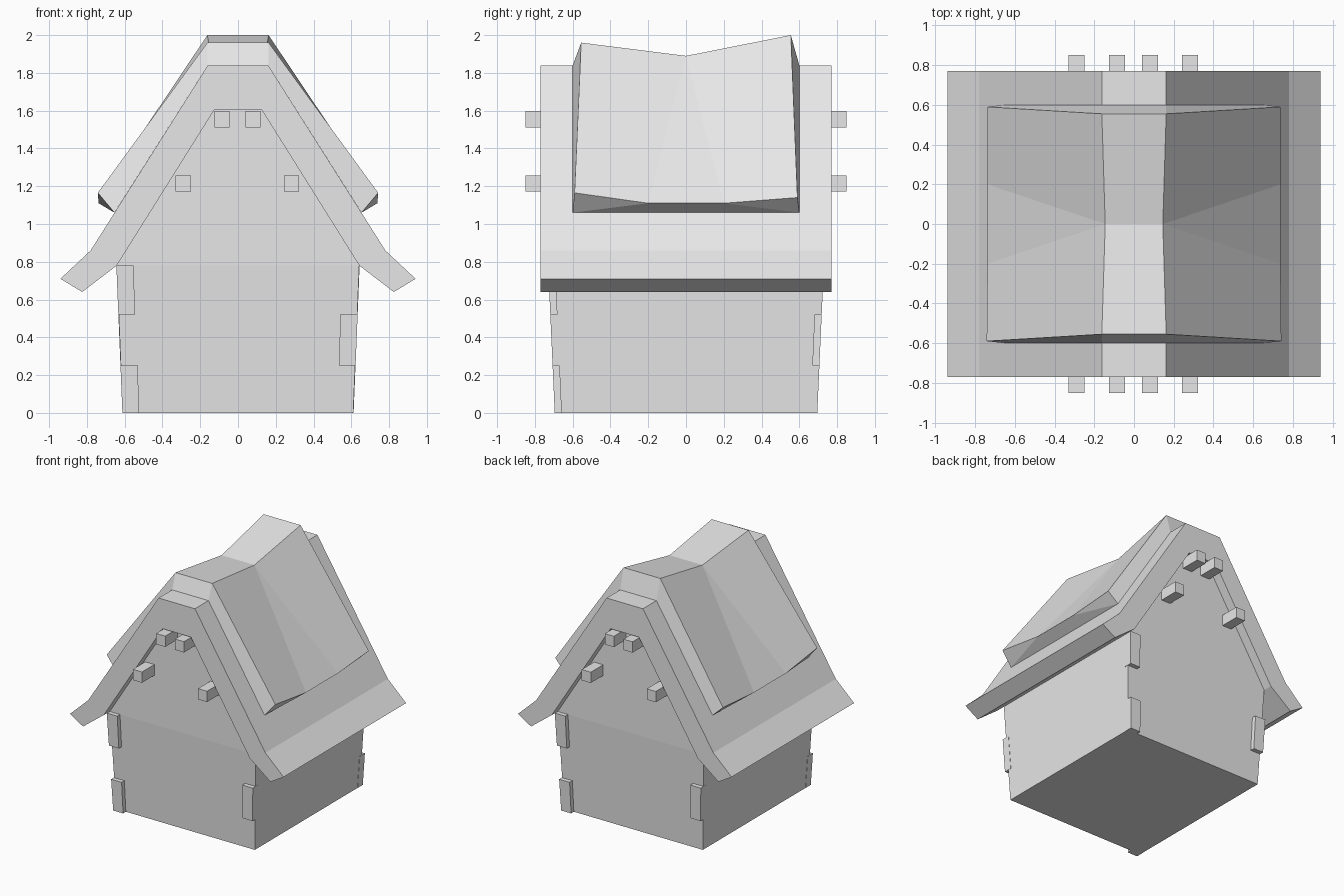
import bpy
import bmesh

default_cube = bpy.data.objects.get("Cube")
if default_cube:
    bpy.data.objects.remove(default_cube, do_unlink=True)

# Single plain colour
grey = bpy.data.materials.new("light_grey")
grey.use_nodes = True
colour = (0.8, 0.8, 0.8, 1)
grey.diffuse_color = colour
grey.node_tree.nodes["Principled BSDF"].inputs["Base Color"].default_value = colour


def finish(name, bm):
    """Turn a bmesh into a flat shaded object."""
    bmesh.ops.remove_doubles(bm, verts=bm.verts, dist=0.0001)
    bmesh.ops.recalc_face_normals(bm, faces=bm.faces)
    mesh = bpy.data.meshes.new(name)
    bm.to_mesh(mesh)
    bm.free()
    mesh.materials.append(grey)
    obj = bpy.data.objects.new(name, mesh)
    bpy.context.collection.objects.link(obj)
    return obj


def add_face(bm, points):
    bm.faces.new([bm.verts.new(p) for p in points])


def add_prism(bm, outline, front, back):
    """Sweep an (x, z) outline along y; front and back give y from z."""
    a = [(x, front(z), z) for x, z in outline]
    b = [(x, back(z), z) for x, z in outline]
    add_face(bm, a)
    add_face(bm, b)
    for i in range(len(a)):
        j = (i + 1) % len(a)
        add_face(bm, [a[i], a[j], b[j], b[i]])


def mirrored(half):
    """Complete a right-hand outline with its mirror image."""
    return half + [(-x, z) for x, z in reversed(half)]


EAVE_Z = 0.78


def wall_x(z):
    return 0.61 + 0.032 * z / EAVE_Z


def wall_y(z):
    return 0.66 + 0.035 * min(z, EAVE_Z) / EAVE_Z


# House body: flared lower walls and upright gables
bm = bmesh.new()
lower = mirrored([(wall_x(0), 0), (wall_x(EAVE_Z), EAVE_Z)])
gable = mirrored([(wall_x(EAVE_Z), EAVE_Z), (0.125, 1.605)])
for outline in (lower, gable):
    add_prism(bm, outline, lambda z: -wall_y(z), wall_y)
finish("house_body", bm)

# Main roof with kicked-out eaves
bm = bmesh.new()
roof_right = [(0.16, 1.84), (0.78, 0.86), (0.94, 0.71), (0.825, 0.64),
              (0.642, 0.78), (0.125, 1.605)]
add_prism(bm, mirrored(roof_right), lambda z: -0.77, lambda z: 0.77)
finish("main_roof", bm)

# Corner stones, alternating up each corner, turned half round at the back
for end, label in ((1, "front"), (-1, "back")):
    for i, (z0, z1, side) in enumerate(((0, 0.25, -1), (0.25, 0.52, 1), (0.52, 0.78, -1))):
        s = side * end
        outline = [(s * (wall_x(z0) + 0.002), z0), (s * (wall_x(z1) + 0.002), z1),
                   (s * (wall_x(z1) - 0.09), z1), (s * (wall_x(z0) - 0.085), z0)]
        bm = bmesh.new()
        add_prism(bm, outline,
                  lambda z: -end * (wall_y(z) + 0.035),
                  lambda z: -end * (wall_y(z) - 0.03))
        finish(f"{label}_corner_stone_{i + 1}", bm)

# Roof beams poking through both gables
for i, (x, z) in enumerate(((-0.29, 1.215), (-0.085, 1.555), (0.08, 1.555), (0.283, 1.215))):
    h = 0.04
    outline = [(x - h, z - 0.043), (x + h, z - 0.043), (x + h, z + 0.043), (x - h, z + 0.043)]
    bm = bmesh.new()
    add_prism(bm, outline, lambda z: -0.85, lambda z: 0.85)
    finish(f"roof_beam_{i + 1}", bm)

# Sagging upper roof layer
ridge = [(0.162, -0.555, 1.96), (0.145, 0, 1.89), (0.162, 0.555, 2.0)]
eave = [(0.742, -0.59, 1.165), (0.738, -0.2, 1.11), (0.738, 0.2, 1.11), (0.738, 0.59, 1.14)]
foot = [(0.654, -0.6, 1.06), (0.654, 0.6, 1.06)]
crown = [(0.16, -0.6, 1.84), (0.16, 0.6, 1.84)]


def flip(p):
    return (-p[0], p[1], p[2])


bm = bmesh.new()
side_faces = [
    [ridge[0], ridge[1], eave[1], eave[0]],
    [ridge[1], eave[2], eave[1]],
    [ridge[1], ridge[2], eave[3], eave[2]],
    [eave[0], eave[1], foot[0]],
    [eave[1], eave[2], foot[1], foot[0]],
    [eave[2], eave[3], foot[1]],
    [ridge[0], eave[0], foot[0], crown[0]],
    [ridge[2], eave[3], foot[1], crown[1]],
    [crown[0], foot[0], foot[1], crown[1]],
]
for points in side_faces:
    add_face(bm, points)
    add_face(bm, [flip(p) for p in points])
for a, b in ((ridge[0], ridge[1]), (ridge[1], ridge[2]), (ridge[0], crown[0]),
             (ridge[2], crown[1]), (crown[0], crown[1])):
    add_face(bm, [a, b, flip(b), flip(a)])
finish("upper_roof", bm)
